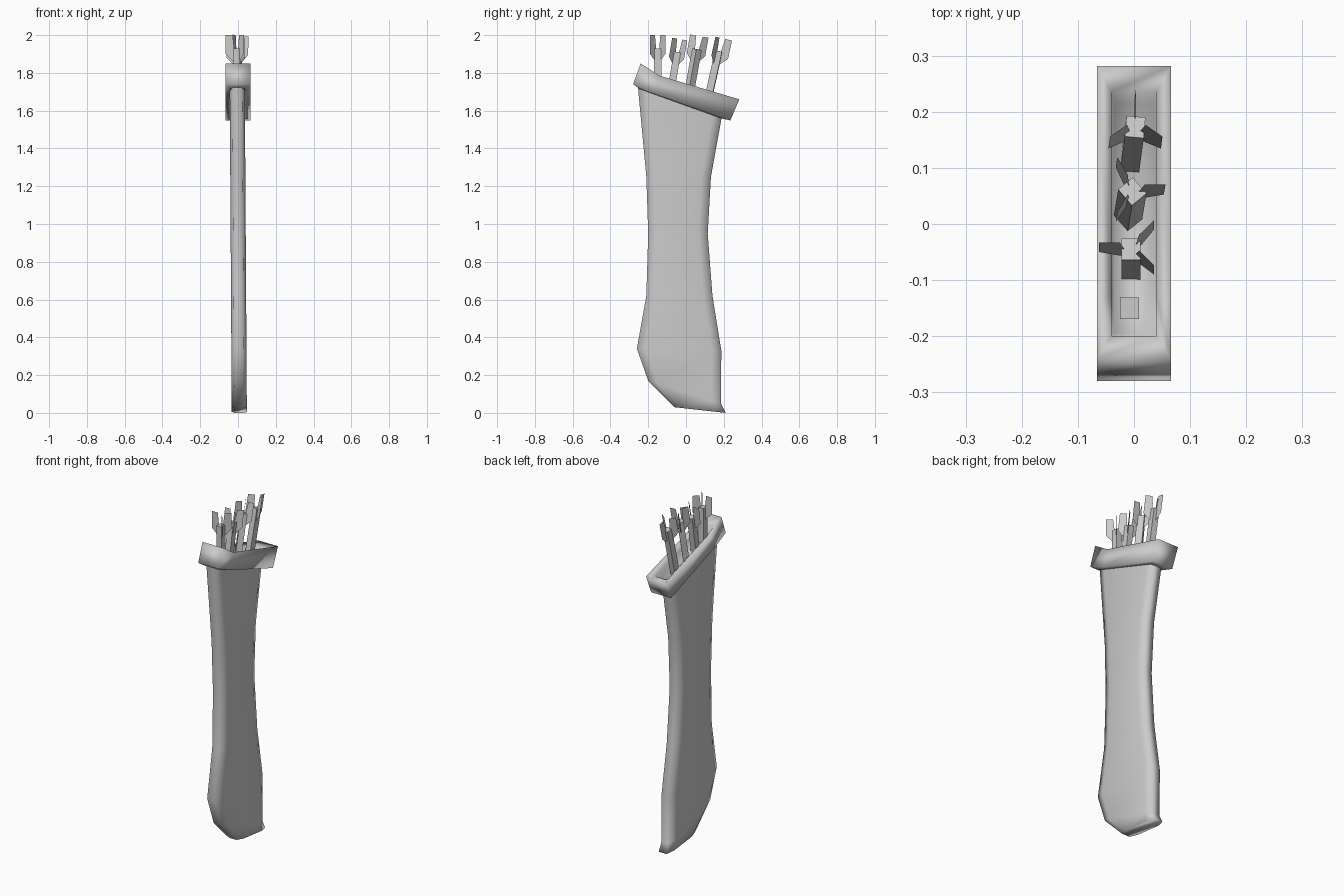
import bpy, bmesh, math
from mathutils import Matrix, Vector

if "Cube" in bpy.data.objects:
    bpy.data.objects.remove(bpy.data.objects["Cube"])


def make_object(name, bm, smooth):
    bmesh.ops.recalc_face_normals(bm, faces=bm.faces)
    mesh = bpy.data.meshes.new(name)
    bm.to_mesh(mesh)
    bm.free()
    for p in mesh.polygons:
        p.use_smooth = smooth
    obj = bpy.data.objects.new(name, mesh)
    bpy.context.collection.objects.link(obj)
    return obj


def loft(name, rings, cap_start=False, cap_end=False):
    bm = bmesh.new()
    loops = [[bm.verts.new(p) for p in ring] for ring in rings]
    n = len(loops[0])
    for a, b in zip(loops, loops[1:]):
        for i in range(n):
            j = (i + 1) % n
            bm.faces.new((a[i], a[j], b[j], b[i]))
    if cap_start:
        bm.faces.new(loops[0])
    if cap_end:
        bm.faces.new(loops[-1])
    return make_object(name, bm, True)


# Sheath: slanted eight-sided sections, front (y, z) to back (y, z)
sections = [
    (-0.06, 0.03, 0.21, 0.0), (-0.20, 0.17, 0.185, 0.05),
    (-0.26, 0.34, 0.187, 0.33), (-0.21, 0.62, 0.14, 0.62),
    (-0.20, 0.95, 0.115, 0.95), (-0.21, 1.25, 0.132, 1.25),
    (-0.255, 1.73, 0.19, 1.57),
]


def octagon(y0, z0, y1, z1):
    front, back = Vector((0, y0, z0)), Vector((0, y1, z1))
    t = 0.05 / (y1 - y0)
    cx = 0.007 - 0.011 * (z0 / 1.73)
    half = [(0, 0.026), (t, 0.04), (1 - t, 0.04), (1, 0.026)]
    right = [front.lerp(back, s) + Vector((cx + w, 0, 0)) for s, w in half]
    left = [front.lerp(back, s) + Vector((cx - w, 0, 0)) for s, w in reversed(half)]
    return right + left


loft("quiver_sheath", [octagon(*s) for s in sections], cap_start=True)

# Rim: slanted collar with a raised front lip and a recessed floor
rim_sections = [
    (0.040, (-0.245, 1.715), (-0.15, 1.68), (0.185, 1.56)),
    (0.066, (-0.28, 1.74), (-0.17, 1.69), (0.235, 1.548)),
    (0.066, (-0.24, 1.85), (-0.14, 1.785), (0.282, 1.66)),
    (0.040, (-0.20, 1.80), (-0.13, 1.765), (0.235, 1.65)),
    (0.036, (-0.195, 1.745), (-0.12, 1.715), (0.215, 1.60)),
]
rings = []
for hx, *pts in rim_sections:
    rings.append([(hx, y, z) for y, z in pts] + [(-hx, y, z) for y, z in reversed(pts)])
loft("quiver_rim", rings, cap_end=True)


# Arrows: square shafts with three flat feathers
def arrow(index, top, lean_x, lean_y, spin, feather_angles):
    axis = Vector((lean_x, lean_y, 1)).normalized()
    place = Matrix.Translation(top) @ Vector((0, 0, 1)).rotation_difference(axis).to_matrix().to_4x4()
    length = 0.32
    bm = bmesh.new()
    bmesh.ops.create_cube(bm, size=1, matrix=place @ Matrix.Rotation(math.radians(spin), 4, 'Z')
                          @ Matrix.Translation((0, 0, -length / 2))
                          @ Matrix.Diagonal((0.034, 0.038, length, 1)))
    make_object(f"arrow_shaft_{index}", bm, False)

    bm = bmesh.new()
    outline = [(0.012, -0.075), (0.057, -0.03), (0.057, 0.07), (0.02, 0.07), (0.012, 0.0)]
    for a in feather_angles:
        turn = place @ Matrix.Rotation(math.radians(a), 4, 'Z')
        bm.faces.new([bm.verts.new(turn @ Vector((r, 0, z))) for r, z in outline])
    make_object(f"arrow_feathers_{index}", bm, False)


arrow(1, (-0.008, -0.15, 1.93), 0, 0, 0, (180, 45, -45))
arrow(2, (-0.005, -0.045, 1.91), 0, 0.17, 0, (180, 45, -45))
arrow(3, (-0.003, 0.058, 1.925), 0.03, 0.18, 40, (0, 120, 240))
arrow(4, (0.002, 0.173, 1.915), 0.03, 0.22, -5, (90, 215, 325))
